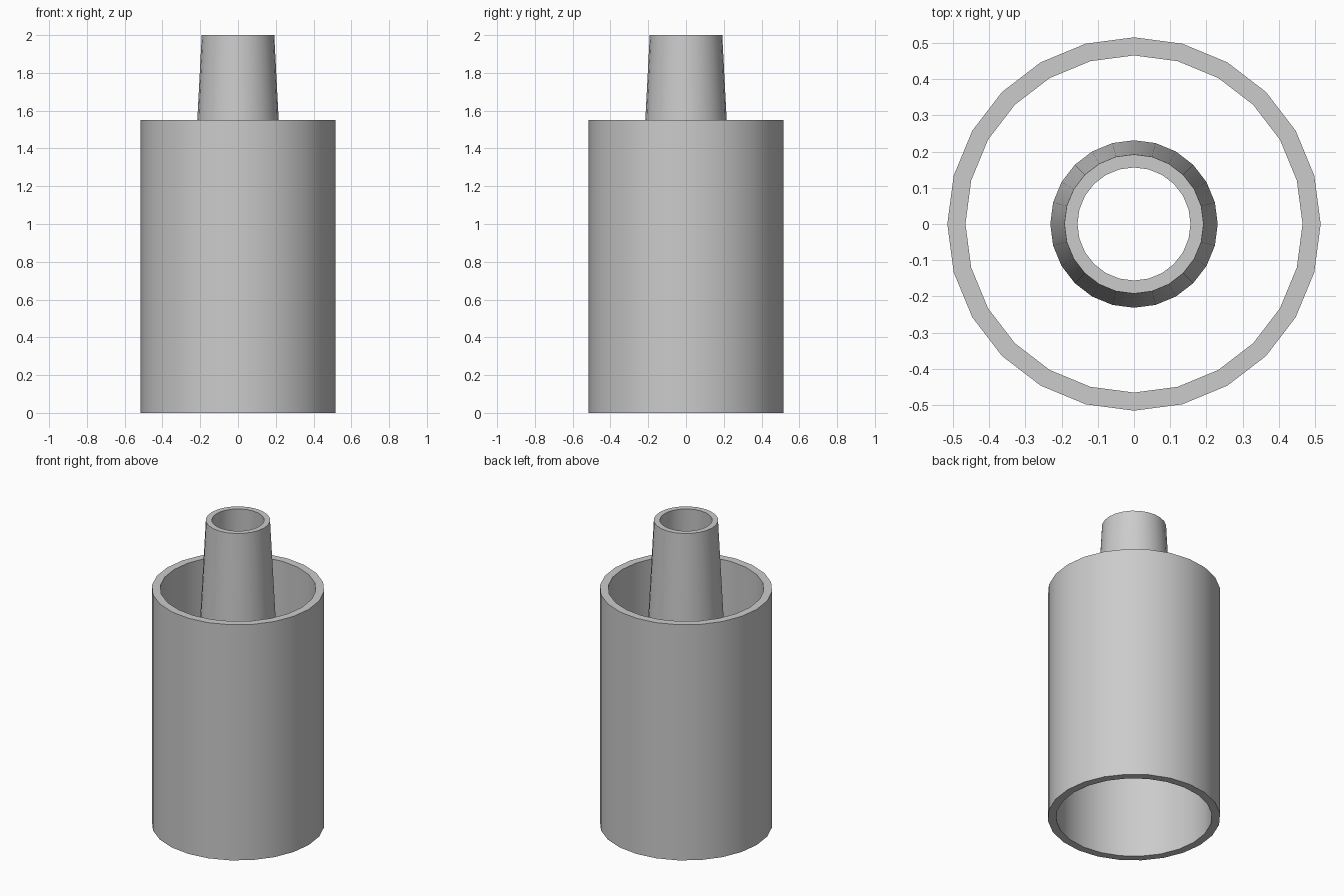
import bpy
import bmesh
from math import cos, sin, tau, radians

SIDES = 24

cube = bpy.data.objects.get("Cube")
if cube:
    bpy.data.objects.remove(cube, do_unlink=True)

grey = bpy.data.materials.new("light grey")
grey.use_nodes = True
colour = (0.6, 0.6, 0.6, 1)
grey.diffuse_color = colour
grey.node_tree.nodes["Principled BSDF"].inputs["Base Color"].default_value = colour


def tube(name, profile):
    """Revolve a closed (radius, height) wall section about the z axis."""
    bm = bmesh.new()
    rings = []
    for radius, z in profile:
        rings.append([bm.verts.new((radius * sin(tau * i / SIDES),
                                    radius * cos(tau * i / SIDES), z))
                      for i in range(SIDES)])
    for a, b in zip(rings, rings[1:] + rings[:1]):
        for i in range(SIDES):
            j = (i + 1) % SIDES
            bm.faces.new((a[i], a[j], b[j], b[i]))
    bmesh.ops.recalc_face_normals(bm, faces=bm.faces)
    mesh = bpy.data.meshes.new(name)
    bm.to_mesh(mesh)
    bm.free()
    mesh.materials.append(grey)
    obj = bpy.data.objects.new(name, mesh)
    bpy.context.collection.objects.link(obj)
    bpy.ops.object.select_all(action="DESELECT")
    obj.select_set(True)
    bpy.context.view_layer.objects.active = obj
    bpy.ops.object.shade_smooth_by_angle(angle=radians(30))
    return obj


# Open straight sleeve
tube("outer_sleeve", [(0.515, 0), (0.515, 1.55), (0.465, 1.55), (0.465, 0)])

# Tapered hollow nozzle standing inside the sleeve's upper end
tube("tapered_nozzle", [(0.231, 1.25), (0.192, 2), (0.156, 2), (0.195, 1.25)])
